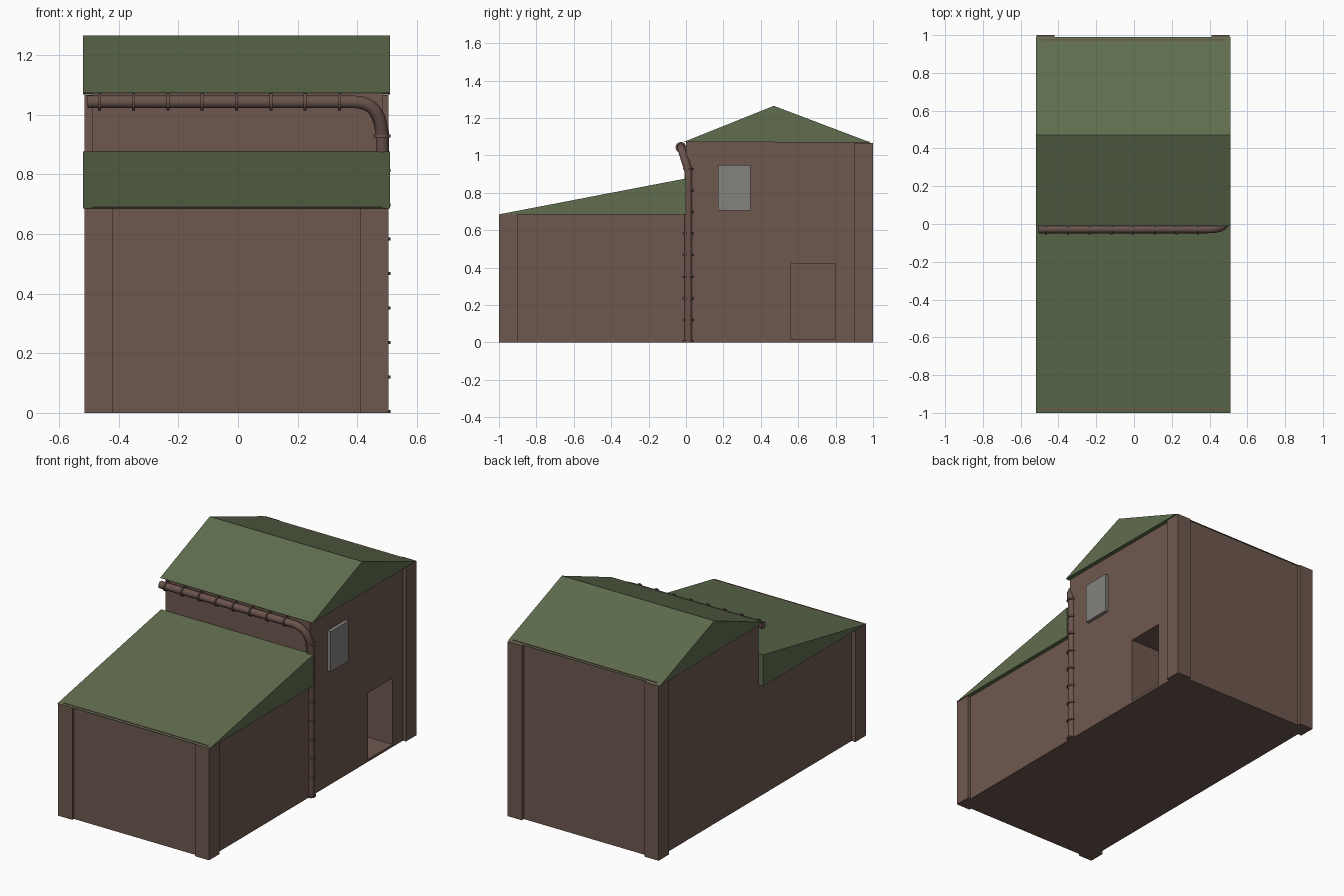
import bpy, bmesh, math
from mathutils import Vector

if "Cube" in bpy.data.objects:
    bpy.data.objects.remove(bpy.data.objects["Cube"])


def material(name, rgb):
    m = bpy.data.materials.new(name)
    m.diffuse_color = (*rgb, 1)
    m.use_nodes = True
    m.node_tree.nodes["Principled BSDF"].inputs["Base Color"].default_value = m.diffuse_color
    return m


BROWN = material("brown wall", (0.158, 0.098, 0.078))
GREEN = material("green roof", (0.115, 0.153, 0.076))
GREY = material("grey window", (0.235, 0.225, 0.212))
PIPE = material("pipe brown", (0.145, 0.088, 0.072))


def finish(name, bm, mat):
    bmesh.ops.recalc_face_normals(bm, faces=bm.faces)
    me = bpy.data.meshes.new(name)
    bm.to_mesh(me)
    bm.free()
    ob = bpy.data.objects.new(name, me)
    bpy.context.collection.objects.link(ob)
    me.materials.append(mat)
    return ob


def prism(name, profile, x0, x1, mat):
    """Extrude a (y, z) profile along x."""
    bm = bmesh.new()
    face = bm.faces.new([bm.verts.new((x0, y, z)) for y, z in profile])
    ext = bmesh.ops.extrude_face_region(bm, geom=[face])
    moved = [g for g in ext["geom"] if isinstance(g, bmesh.types.BMVert)]
    bmesh.ops.translate(bm, verts=moved, vec=(x1 - x0, 0, 0))
    return finish(name, bm, mat)


def box(name, x0, x1, y0, y1, z0, z1, mat):
    return prism(name, [(y0, z0), (y1, z0), (y1, z1), (y0, z1)], x0, x1, mat)


# Walls
WX0, WX1 = -0.49, 0.485
box("annex_walls", WX0, WX1, -0.985, 0.0, 0, 0.69, BROWN)
house = box("house_walls", WX0, WX1, 0.0, 0.98, 0, 1.075, BROWN)

# Doorway recess cut into the right wall
cutter = box("door_cutter", 0.18, 0.6, 0.56, 0.80, 0.015, 0.42, BROWN)
cutter.hide_render = True
mod = house.modifiers.new("doorway", "BOOLEAN")
mod.operation = "DIFFERENCE"
mod.solver = "EXACT"
mod.object = cutter
bpy.context.view_layer.objects.active = house
house.select_set(True)
bpy.ops.object.modifier_apply(modifier=mod.name)
bpy.data.objects.remove(cutter)

# Corner pilasters
for side, x0, x1 in (("left", -0.515, -0.42), ("right", 0.41, 0.505)):
    box("front_pilaster_" + side, x0, x1, -1.0, -0.90, 0, 0.685, BROWN)
    box("back_pilaster_" + side, x0, x1, 0.90, 1.0, 0, 1.066, BROWN)

# Roofs
prism("annex_roof", [(-1.0, 0.685), (0.0, 0.685), (0.0, 0.877)], -0.52, 0.51, GREEN)
prism("house_roof", [(-0.01, 1.073), (0.99, 1.068), (0.47, 1.265)], -0.52, 0.51, GREEN)

# Window slab on the right wall
box("window", 0.47, 0.507, 0.17, 0.345, 0.705, 0.95, GREY)


# Gutter and downpipe as one swept tube
GY, GZ, DX, DY = -0.027, 1.043, 0.483, 0.012
path = [Vector((-0.505, GY, GZ))]
a, b, c = Vector((0.39, GY, GZ)), Vector((DX, GY, GZ)), Vector((DX, DY, 0.92))
for i in range(9):
    t = i / 8
    path.append(a * (1 - t) ** 2 + b * 2 * t * (1 - t) + c * t * t)
path.append(Vector((DX, DY, 0)))
cu = bpy.data.curves.new("drainpipe_path", "CURVE")
cu.dimensions = "3D"
cu.bevel_depth = 0.022
cu.bevel_resolution = 3
cu.use_fill_caps = True
sp = cu.splines.new("POLY")
sp.points.add(len(path) - 1)
for p, v in zip(sp.points, path):
    p.co = (*v, 1)
cu.materials.append(PIPE)
pipe = bpy.data.objects.new("drainpipe", cu)
bpy.context.collection.objects.link(pipe)
bpy.ops.object.select_all(action="DESELECT")
pipe.select_set(True)
bpy.context.view_layer.objects.active = pipe
bpy.ops.object.convert(target="MESH")
bpy.ops.object.shade_smooth_by_angle(angle=math.radians(40))


# Pipe collars
def collar(name, loc, axis):
    bpy.ops.mesh.primitive_cylinder_add(vertices=16, radius=0.029, depth=0.01, location=loc)
    ob = bpy.context.object
    ob.name = name
    if axis == "x":
        ob.rotation_euler = (0, math.pi / 2, 0)
    ob.data.materials.append(PIPE)
    bpy.ops.object.shade_smooth_by_angle(angle=math.radians(40))


for i in range(8):
    collar(f"gutter_collar_{i}", (-0.465 + 0.115 * i, GY, GZ), "x")
for i in range(9):
    collar(f"downpipe_collar_{i}", (DX, DY, 0.005 + 0.1155 * i), "z")
